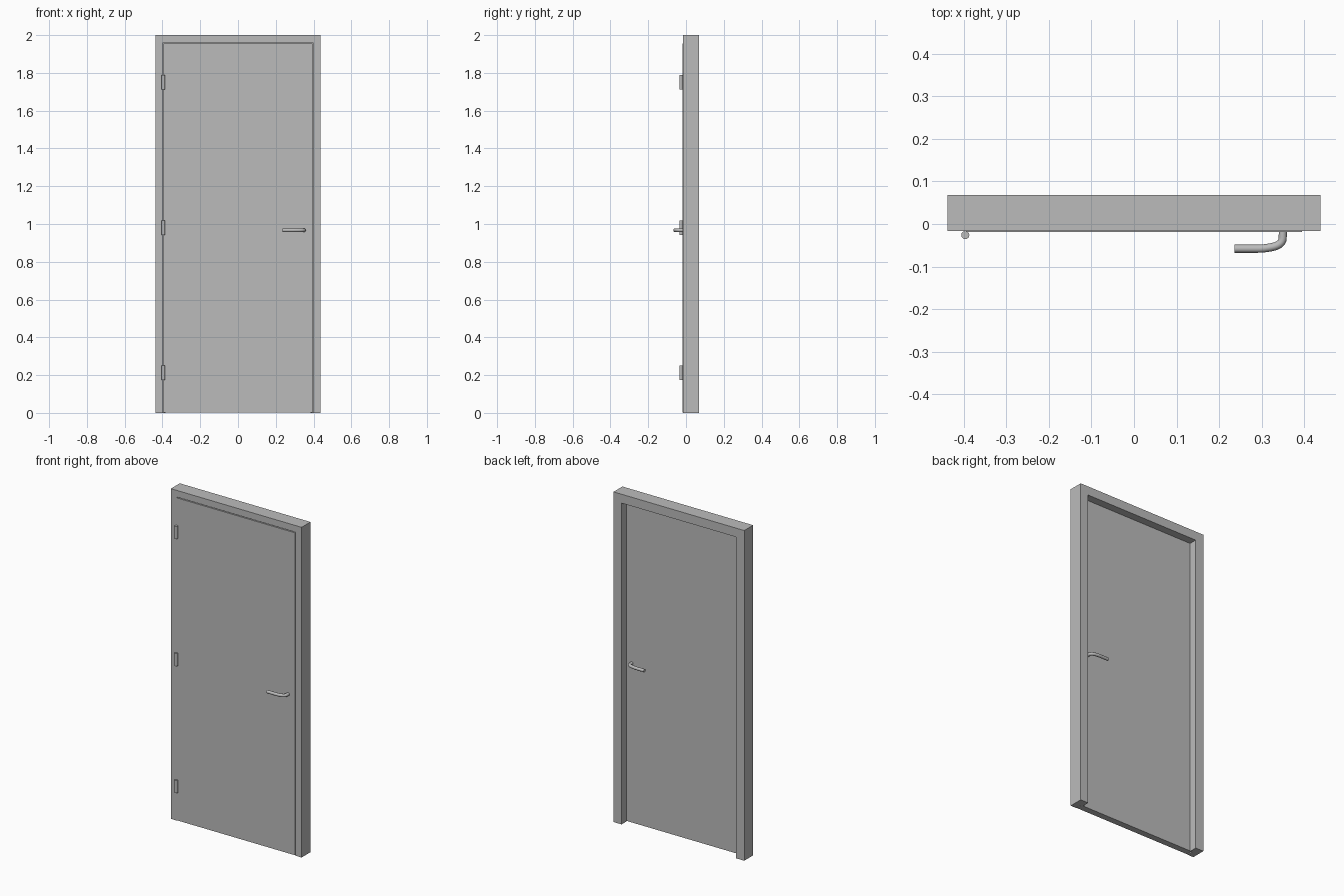
import bpy, bmesh, math

if "Cube" in bpy.data.objects:
    bpy.data.objects.remove(bpy.data.objects["Cube"], do_unlink=True)

# Plain grey shared by every part
grey = bpy.data.materials.new("plain_grey")
colour = (0.5, 0.5, 0.5, 1)
grey.diffuse_color = colour
grey.use_nodes = True
grey.node_tree.nodes["Principled BSDF"].inputs["Base Color"].default_value = colour

HALF_W, HEIGHT = 0.438, 2.0
FRAME_FRONT, FRAME_BACK = -0.017, 0.068
LEAF_FRONT, LEAF_BACK = -0.019, 0.02


def finish(name, bm):
    bmesh.ops.recalc_face_normals(bm, faces=bm.faces)
    mesh = bpy.data.meshes.new(name)
    bm.to_mesh(mesh)
    bm.free()
    mesh.materials.append(grey)
    obj = bpy.data.objects.new(name, mesh)
    bpy.context.collection.objects.link(obj)
    return obj


def smooth(obj):
    bpy.ops.object.select_all(action="DESELECT")
    obj.select_set(True)
    bpy.context.view_layer.objects.active = obj
    bpy.ops.object.shade_smooth_by_angle(angle=math.radians(40))


# Frame: rebated profile (inset, depth) swept up, over and down with mitres
profile = [(0, FRAME_FRONT), (0.04, FRAME_FRONT), (0.04, LEAF_BACK),
           (0.054, LEAF_BACK), (0.054, FRAME_BACK), (0, FRAME_BACK)]
bm = bmesh.new()
rings = []
for side, top in ((-1, False), (-1, True), (1, True), (1, False)):
    rings.append([bm.verts.new((side * (HALF_W - d), y, HEIGHT - d if top else 0))
                  for d, y in profile])
for a, b in zip(rings, rings[1:]):
    for i in range(len(profile)):
        j = (i + 1) % len(profile)
        bm.faces.new((a[i], a[j], b[j], b[i]))
bm.faces.new(rings[0])
bm.faces.new(rings[-1])
finish("door_frame", bm)

# Door leaf, with a narrow gap to the frame
bm = bmesh.new()
bmesh.ops.create_cube(bm, size=1)
bottom, top = 0.003, 1.956
for v in bm.verts:
    v.co.x *= 0.788
    v.co.y = LEAF_FRONT if v.co.y < 0 else LEAF_BACK
    v.co.z = bottom if v.co.z < 0 else top
finish("door_leaf", bm)

# Three hinge barrels on the front
for name, z in (("lower", 0.212), ("middle", 0.981), ("upper", 1.751)):
    bm = bmesh.new()
    bmesh.ops.create_cone(bm, cap_ends=True, segments=16, radius1=0.0095,
                          radius2=0.0095, depth=0.076)
    bmesh.ops.translate(bm, verts=bm.verts, vec=(-0.396, -0.026, z))
    smooth(finish(name + "_hinge", bm))


# Lever handles: a round bar that leaves the leaf and bends towards the hinges
def lever(name, surface, out):
    curve = bpy.data.curves.new(name, "CURVE")
    curve.dimensions = "3D"
    curve.bevel_depth = 0.0095
    curve.bevel_resolution = 4
    curve.resolution_u = 8
    curve.use_fill_caps = True
    spline = curve.splines.new("BEZIER")
    # Each point: position, then its handle direction (x, distance from leaf)
    path = [((0.35, -0.004), (0, 0.005)), ((0.349, 0.014), (0, 0.012)),
            ((0.32, 0.036), (-0.018, 0.003)), ((0.285, 0.039), (-0.012, 0)),
            ((0.236, 0.039), (-0.01, 0))]
    spline.bezier_points.add(len(path) - 1)
    for p, ((x, d), (tx, td)) in zip(spline.bezier_points, path):
        p.handle_left_type = p.handle_right_type = "FREE"
        place = lambda px, pd: (px, surface + out * pd, 0.967)
        p.co = place(x, d)
        p.handle_left = place(x - tx, d - td)
        p.handle_right = place(x + tx, d + td)
    curve.materials.append(grey)
    obj = bpy.data.objects.new(name, curve)
    bpy.context.collection.objects.link(obj)
    bpy.ops.object.select_all(action="DESELECT")
    obj.select_set(True)
    bpy.context.view_layer.objects.active = obj
    bpy.ops.object.convert(target="MESH")
    smooth(bpy.context.view_layer.objects.active)


lever("front_handle", LEAF_FRONT, -1)
lever("back_handle", LEAF_BACK, 1)
